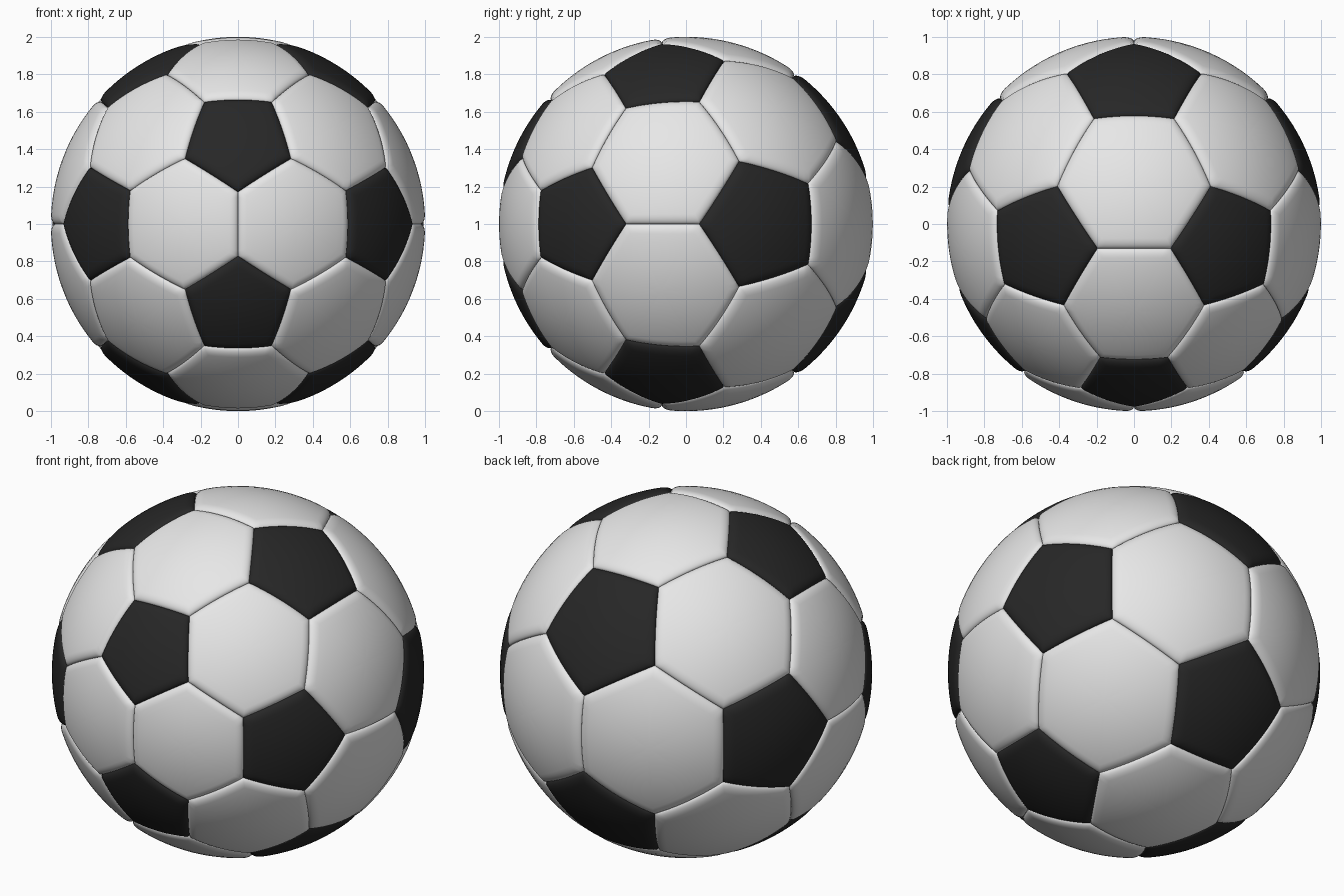
import bpy, bmesh, math
from mathutils import Vector
from itertools import combinations

if "Cube" in bpy.data.objects:
    bpy.data.objects.remove(bpy.data.objects["Cube"])

PHI = (1 + 5 ** 0.5) / 2
HUB = Vector((0, -0.13, 0))      # panel pattern is projected from a point ahead of centre
CENTRE = Vector((0, 0, 1))
DEPTH, ROUND = 0.024, 0.055      # seam depth and width of the rounded panel border
SEG = 12                         # divisions along each panel edge


def material(name, value):
    m = bpy.data.materials.new(name)
    m.diffuse_color = (value, value, value, 1)
    m.use_nodes = True
    m.node_tree.nodes["Principled BSDF"].inputs["Base Color"].default_value = m.diffuse_color
    return m


# Icosahedron corners, neighbours and triangles
ico = []
for a in (-1, 1):
    for b in (-PHI, PHI):
        ico += [Vector((0, b, a)), Vector((a, 0, b)), Vector((b, a, 0))]


def near(a, b):
    return abs((a - b).length - 2) < 0.01


# Truncating the icosahedron gives the pentagon and hexagon outlines
pentagons = [[(2 * v + n) / 3 for n in ico if near(v, n)] for v in ico]
hexagons = []
for t in combinations(ico, 3):
    if all(near(a, b) for a, b in combinations(t, 2)):
        hexagons.append([(2 * a + b) / 3 for a in t for b in t if a is not b])


def on_ball(p, radius):
    # Follow the ray from HUB through p until it meets the sphere
    d = p.normalized()
    k = HUB.dot(d)
    t = -k + math.sqrt(k * k + radius * radius - HUB.length_squared)
    return CENTRE + HUB + d * t


def add_panel(bm, corners):
    corners = [c / corners[0].length for c in corners]
    mid = sum(corners, Vector()) / len(corners)
    n = mid.normalized()
    u = (corners[0] - mid).normalized()
    w = n.cross(u)
    corners.sort(key=lambda c: math.atan2((c - mid).dot(w), (c - mid).dot(u)))
    outline = []
    for i, c in enumerate(corners):
        nxt = corners[(i + 1) % len(corners)]
        outline += [c.lerp(nxt, j / SEG) for j in range(SEG)]
    apothem = ((corners[0] + corners[1]) / 2 - mid).length
    # Dense rings over the rounded border, then even rings to the middle
    dists = [ROUND * (1 - math.cos(math.pi / 2 * i / 7)) for i in range(8)]
    dists += [ROUND + (apothem - ROUND) * i / 7 for i in range(1, 7)]
    rings = []
    for d in dists:
        e = max(0, 1 - d / ROUND)
        radius = 1 - DEPTH * (1 - math.sqrt(max(0, 1 - e * e)))
        s = 1 - d / apothem
        rings.append([bm.verts.new(on_ball(mid.lerp(p, s), radius)) for p in outline])
    count = len(outline)
    for outer, inner in zip(rings, rings[1:]):
        for i in range(count):
            j = (i + 1) % count
            bm.faces.new((outer[i], outer[j], inner[j], inner[i]))
    tip = bm.verts.new(on_ball(mid, 1))
    for i in range(count):
        bm.faces.new((rings[-1][i], rings[-1][(i + 1) % count], tip))


def build(name, panels, mat):
    bm = bmesh.new()
    for p in panels:
        add_panel(bm, p)
    for f in bm.faces:
        f.smooth = True
    me = bpy.data.meshes.new(name)
    bm.to_mesh(me)
    bm.free()
    me.materials.append(mat)
    ob = bpy.data.objects.new(name, me)
    bpy.context.collection.objects.link(ob)


# Ball panels
build("white_hexagon_panels", hexagons, material("white leather", 0.8))
build("black_pentagon_panels", pentagons, material("black leather", 0.02))
